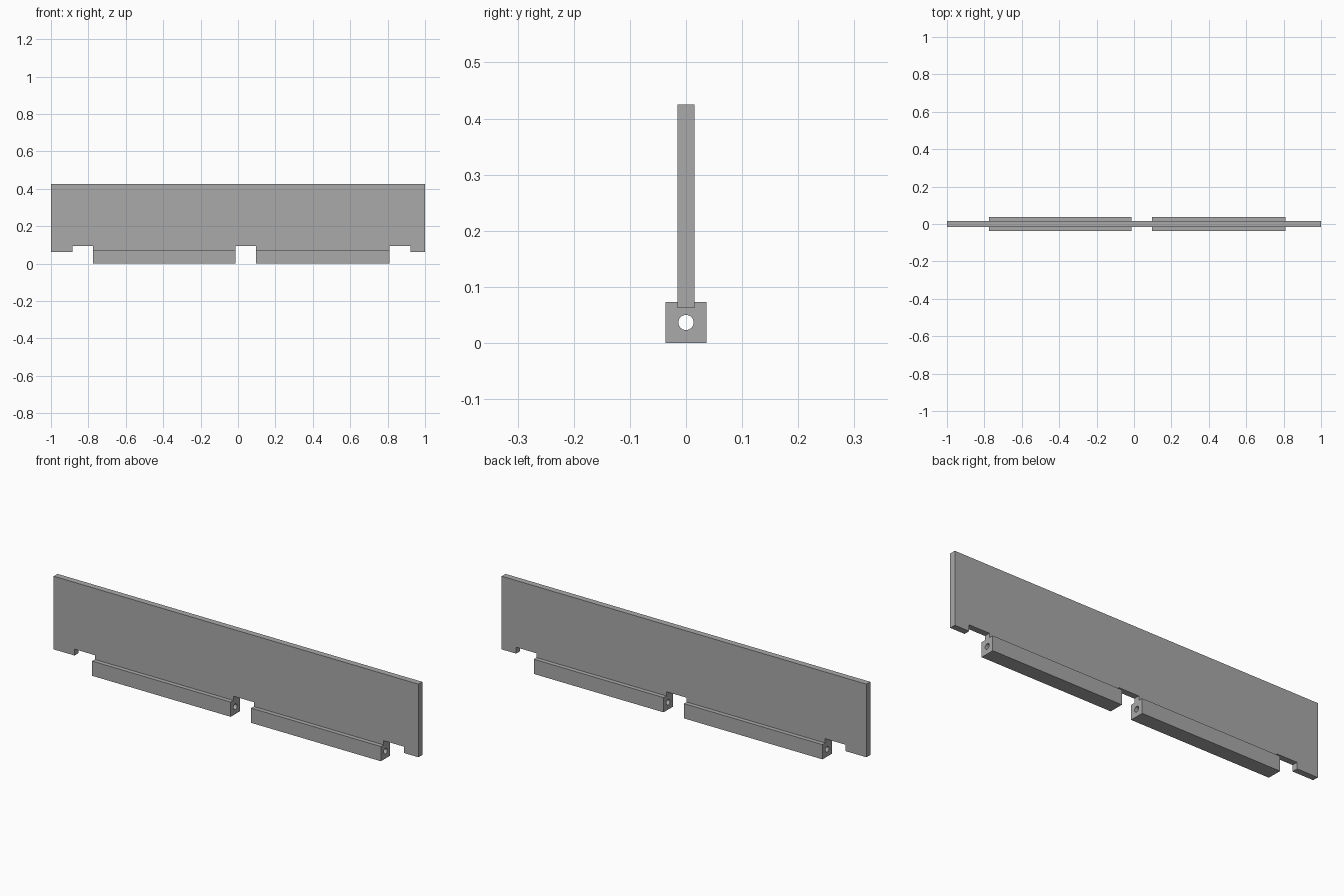
import bpy
from math import sin, cos, pi, radians
from mathutils import Euler, Matrix

cube = bpy.data.objects.get("Cube")
if cube:
    bpy.data.objects.remove(cube, do_unlink=True)

grey = bpy.data.materials.new("plain grey")
grey.use_nodes = True
grey.diffuse_color = (0.4, 0.4, 0.4, 1)
grey.node_tree.nodes["Principled BSDF"].inputs["Base Color"].default_value = (0.4, 0.4, 0.4, 1)


def extruded(name, loops, half_depth, turn, location):
    """Extrude filled 2D outlines (inner loops become holes) into a mesh part."""
    curve = bpy.data.curves.new(name + "_outline", "CURVE")
    curve.dimensions = "2D"
    curve.fill_mode = "BOTH"
    curve.extrude = half_depth
    for loop in loops:
        spline = curve.splines.new("POLY")
        spline.points.add(len(loop) - 1)
        for point, (u, v) in zip(spline.points, loop):
            point.co = (u, v, 0, 1)
        spline.use_cyclic_u = True
    helper = bpy.data.objects.new(name + "_helper", curve)
    bpy.context.collection.objects.link(helper)
    depsgraph = bpy.context.evaluated_depsgraph_get()
    mesh = bpy.data.meshes.new_from_object(helper.evaluated_get(depsgraph))
    bpy.data.objects.remove(helper, do_unlink=True)
    bpy.data.curves.remove(curve)

    mesh.name = name
    mesh.transform(Matrix.Translation(location) @ Euler(turn).to_matrix().to_4x4())
    mesh.materials.clear()
    mesh.materials.append(grey)
    part = bpy.data.objects.new(name, mesh)
    bpy.context.collection.objects.link(part)
    bpy.ops.object.select_all(action="DESELECT")
    part.select_set(True)
    bpy.context.view_layer.objects.active = part
    bpy.ops.object.shade_smooth_by_angle(angle=radians(30))
    return part


# Upright panel with three notches along its lower edge
bottom, top, notch_top = 0.0625, 0.425, 0.094
notches = [(-0.886, -0.774), (-0.0145, 0.0975), (0.809, 0.921)]
outline = [(-1, top), (-1, bottom)]
for start, end in notches:
    outline += [(start, bottom), (start, notch_top), (end, notch_top), (end, bottom)]
outline += [(1, bottom), (1, top)]
extruded("panel", [outline], 0.015, (pi / 2, 0, 0), (0, 0, 0))

# Square hinge blocks between the notches, each bored through for a pin
half = 0.0365
square = [(-half, 0), (half, 0), (half, 2 * half), (-half, 2 * half)]
bore = [(0.0135 * cos(2 * pi * i / 32), half + 0.0135 * sin(2 * pi * i / 32)) for i in range(32)]
for name, left_notch, right_notch in (("right_hinge_block", notches[0], notches[1]),
                                      ("left_hinge_block", notches[1], notches[2])):
    x0, x1 = left_notch[1], right_notch[0]
    extruded(name, [square, bore], (x1 - x0) / 2, (pi / 2, 0, pi / 2), ((x0 + x1) / 2, 0, 0))
